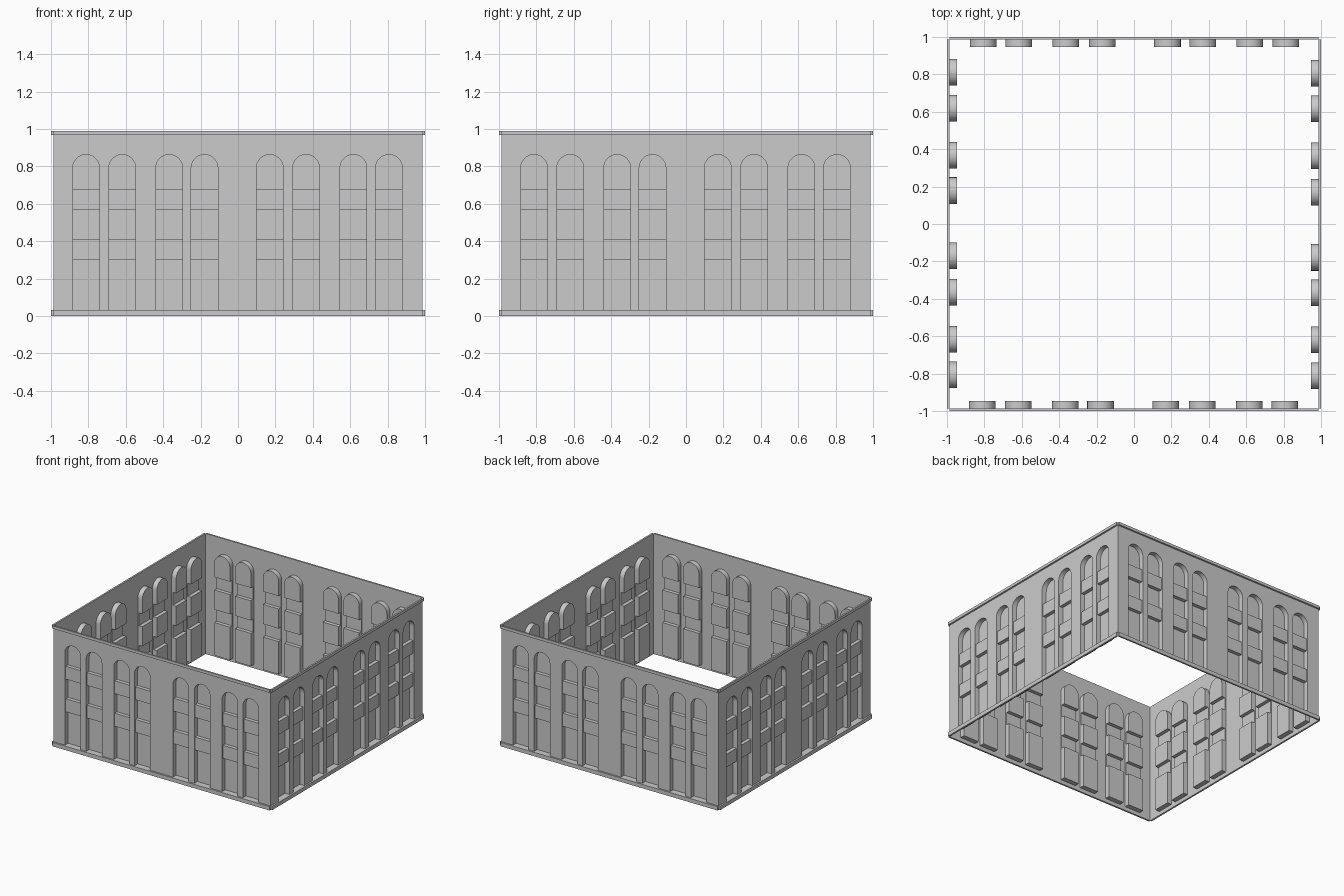
import bpy, bmesh, math
from mathutils import Matrix

cube = bpy.data.objects.get("Cube")
if cube:
    bpy.data.objects.remove(cube, do_unlink=True)

WALL, TOP, TRIM = 0.986, 0.99, 0.014       # wall distance, height, trim projection
SILL, HALF = 0.032, 0.071                  # recess floor, half window width
DEEP, SHALLOW = 0.04, 0.01                 # glazing and spandrel recess depths
LEVELS = [SILL, 0.302, 0.409, 0.57, 0.676]
SPRING = 0.792
CENTRES = [-0.812, -0.619, -0.368, -0.179, 0.17, 0.364, 0.617, 0.807]
STEPS = 24

stone = bpy.data.materials.new("grey stone")
stone.use_nodes = True
grey = (0.6, 0.6, 0.6, 1)
stone.diffuse_color = grey
stone.node_tree.nodes["Principled BSDF"].inputs["Base Color"].default_value = grey


def face(bm, points):
    return bm.faces.new([bm.verts.new(p) for p in points])


def flat(bm, outline, depth=0):
    """Upright face from an (x, z) outline, looking outward."""
    face(bm, [(x, depth - WALL, z) for x, z in outline])


def rect(x0, x1, z0, z1):
    return [(x0, z0), (x1, z0), (x1, z1), (x0, z1)]


def arch(cx):
    """Points over the arch from right to left."""
    return [(cx + HALF * math.cos(math.pi * i / STEPS),
             SPRING + HALF * math.sin(math.pi * i / STEPS)) for i in range(STEPS + 1)]


def recess(bm, outline, depth, is_glazing):
    """Sunken panel with its jambs, plus ledges against the spandrels."""
    flat(bm, outline, depth)
    for a, b in zip(outline, outline[1:] + outline[:1]):
        start = 0
        if a[1] == b[1] and a[1] in LEVELS[1:]:
            if not is_glazing:
                continue
            start = SHALLOW
        y0, y1 = start - WALL, depth - WALL
        face(bm, [(a[0], y0, a[1]), (b[0], y0, b[1]), (b[0], y1, b[1]), (a[0], y1, a[1])])


def finish(bm, name, angle):
    bmesh.ops.remove_doubles(bm, verts=bm.verts, dist=0.0001)
    bm.transform(Matrix.Rotation(angle, 4, 'Z'))
    mesh = bpy.data.meshes.new(name)
    bm.to_mesh(mesh)
    bm.free()
    mesh.materials.append(stone)
    obj = bpy.data.objects.new(name, mesh)
    bpy.context.collection.objects.link(obj)
    bpy.ops.object.select_all(action='DESELECT')
    obj.select_set(True)
    bpy.context.view_layer.objects.active = obj
    bpy.ops.object.shade_smooth_by_angle(angle=math.radians(30))


def wall(name, angle):
    bm = bmesh.new()
    # Piers between the windows
    edges = [-WALL] + [c + s * HALF for c in CENTRES for s in (-1, 1)] + [WALL]
    for x0, x1 in zip(edges[::2], edges[1::2]):
        flat(bm, rect(x0, x1, 0, TOP))
    for cx in CENTRES:
        x0, x1 = cx - HALF, cx + HALF
        flat(bm, rect(x0, x1, 0, SILL))
        # Wall above the arch, in narrow strips
        curve = arch(cx)
        for a, b in zip(curve, curve[1:]):
            flat(bm, [b, a, (a[0], TOP), (b[0], TOP)])
        # Alternating glazing and spandrel panels
        for i, (z0, z1) in enumerate(zip(LEVELS, LEVELS[1:])):
            glazing = i % 2 == 0
            recess(bm, rect(x0, x1, z0, z1), DEEP if glazing else SHALLOW, glazing)
        recess(bm, [(x0, LEVELS[-1]), (x1, LEVELS[-1])] + curve, DEEP, True)
    finish(bm, name, angle)


def trim(name, angle, z0, z1):
    bm = bmesh.new()
    bmesh.ops.create_cube(bm, size=1)
    bmesh.ops.scale(bm, vec=(2 * WALL, TRIM, z1 - z0), verts=bm.verts)
    bmesh.ops.translate(bm, vec=(0, -WALL - TRIM / 2, (z0 + z1) / 2), verts=bm.verts)
    finish(bm, name, angle)


# Four matching sides around the courtyard
for turn, side in enumerate(("front", "left", "back", "right")):
    angle = turn * math.pi / 2
    wall(side + "_wall", angle)
    trim(side + "_base_trim", angle, 0, SILL)
    trim(side + "_top_trim", angle, 0.967, TOP)
